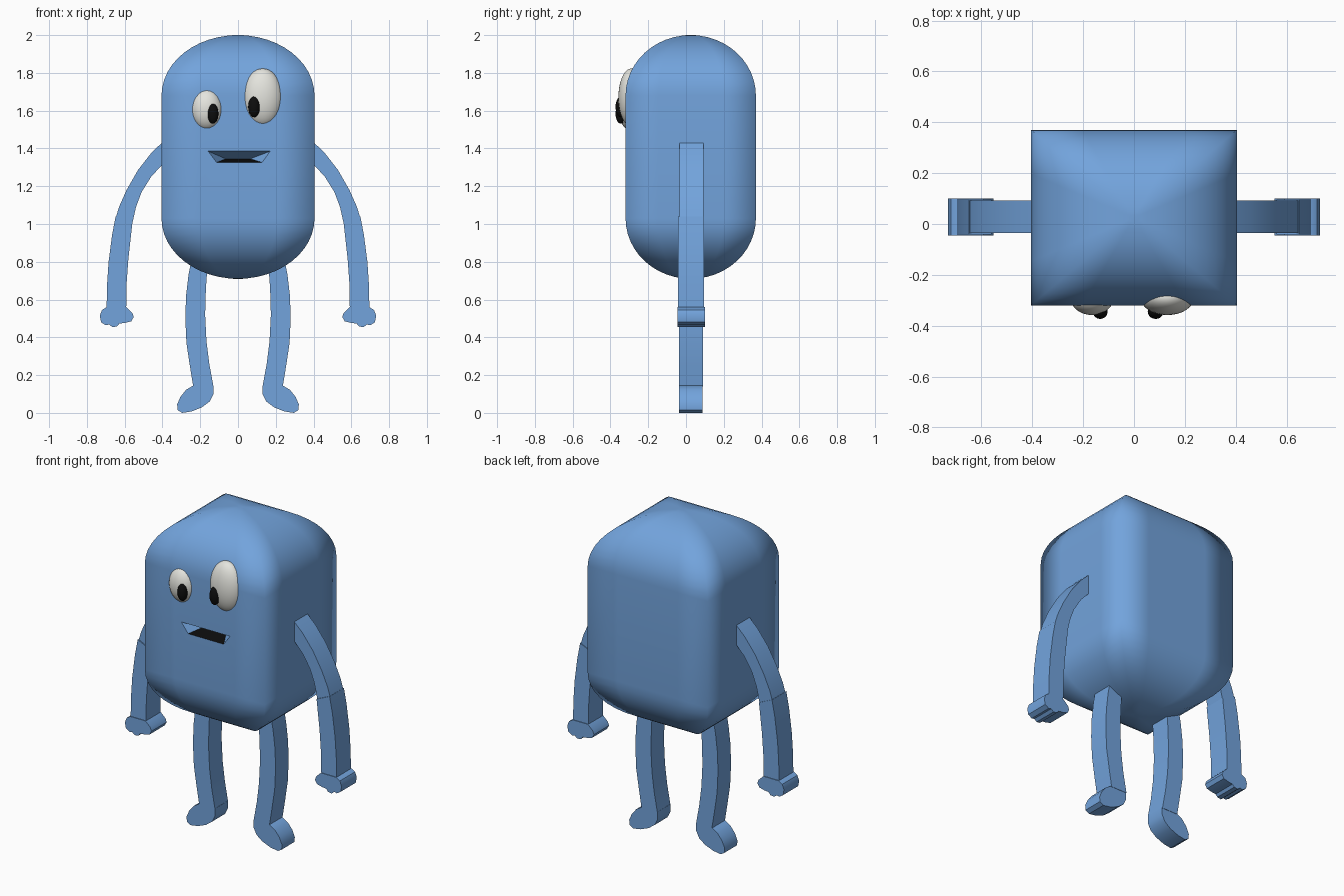
import bpy, bmesh, math
from mathutils import Matrix, Vector

if "Cube" in bpy.data.objects:
    bpy.data.objects.remove(bpy.data.objects["Cube"])


def material(name, rgb):
    m = bpy.data.materials.new(name)
    m.diffuse_color = (*rgb, 1)
    m.use_nodes = True
    m.node_tree.nodes["Principled BSDF"].inputs["Base Color"].default_value = m.diffuse_color
    return m


BLUE = material("soft blue", (0.17, 0.37, 0.72))
WHITE = material("eye white", (0.78, 0.78, 0.73))
BLACK = material("black", (0.004, 0.004, 0.004))


def make(name, bm, *mats, smooth=False):
    bmesh.ops.recalc_face_normals(bm, faces=bm.faces[:])
    for f in bm.faces:
        f.smooth = smooth
    me = bpy.data.meshes.new(name)
    bm.to_mesh(me)
    bm.free()
    for m in mats:
        me.materials.append(m)
    ob = bpy.data.objects.new(name, me)
    bpy.context.collection.objects.link(ob)
    return ob


# Body: stacked rectangles following a capsule profile in both directions
def body():
    steps = 12
    angles = [math.pi / 2 * i / steps for i in range(steps + 1)]
    low = [(1.03 - 0.32 * math.cos(a), math.sin(a)) for a in angles]
    high = [(1.68 + 0.32 * math.sin(a), math.cos(a)) for a in angles]
    profile = [(z, max(f, 0.06)) for z, f in low + high]
    u = [-1, -0.5, 0.5, 1]
    square = [(a, -1) for a in u[:3]] + [(1, a) for a in u[:3]]
    square += [(-a, 1) for a in u[:3]] + [(-1, -a) for a in u[:3]]
    bm = bmesh.new()
    rings = [[bm.verts.new((0.405 * f * x, 0.025 + 0.345 * f * y, z)) for x, y in square]
             for z, f in profile]
    n = len(square)
    for r0, r1 in zip(rings, rings[1:]):
        for i in range(n):
            j = (i + 1) % n
            bm.faces.new((r0[i], r0[j], r1[j], r1[i]))
    bm.faces.new(rings[0][::-1])
    bm.faces.new(rings[-1])
    return make("body", bm, BLUE, BLACK, smooth=True)


# Mouth: wedge-shaped recess with a black floor, cut from the body
def mouth_cutter():
    bm = bmesh.new()
    for p in [(-0.162, -0.325, 1.387), (0.175, -0.325, 1.387),
              (-0.115, -0.325, 1.325), (0.13, -0.325, 1.325),
              (-0.065, -0.2, 1.345), (0.065, -0.2, 1.345)]:
        bm.verts.new(p)
    bmesh.ops.convex_hull(bm, input=bm.verts[:])
    bmesh.ops.recalc_face_normals(bm, faces=bm.faces[:])
    for f in bm.faces:
        f.normal_update()
        f.material_index = 1 if f.normal.z < -0.8 else 0
    return make("mouth_cutter", bm, BLUE, BLACK)


torso, cutter = body(), mouth_cutter()
cutter.hide_render = True
mod = torso.modifiers.new("mouth", 'BOOLEAN')
mod.operation, mod.solver, mod.object = 'DIFFERENCE', 'EXACT', cutter
bpy.context.view_layer.objects.active = torso
bpy.ops.object.modifier_apply(modifier=mod.name)
bpy.data.objects.remove(cutter)


# Eyes and pupils: flattened spheres set into the face
def ellipsoid(name, centre, radii, mat):
    bm = bmesh.new()
    mtx = Matrix.Translation(centre) @ Matrix.Diagonal((*radii, 1))
    bmesh.ops.create_uvsphere(bm, u_segments=32, v_segments=20, radius=1, matrix=mtx)
    make(name, bm, mat, smooth=True)


ellipsoid("left_eye", (-0.165, -0.29, 1.606), (0.085, 0.068, 0.11), WHITE)
ellipsoid("right_eye", (0.131, -0.29, 1.67), (0.105, 0.068, 0.153), WHITE)
ellipsoid("left_pupil", (-0.133, -0.345, 1.584), (0.029, 0.028, 0.053), BLACK)
ellipsoid("right_pupil", (0.085, -0.345, 1.62), (0.031, 0.028, 0.055), BLACK)


# Limbs: flat front outlines extruded in depth and mirrored
def limb(name, outline, y0, y1):
    for side, s in (("right", 1), ("left", -1)):
        bm = bmesh.new()
        face = bm.faces.new([bm.verts.new((s * x, y0, z)) for x, z in outline])
        out = bmesh.ops.extrude_face_region(bm, geom=[face])
        bmesh.ops.translate(bm, vec=Vector((0, y1 - y0, 0)),
                            verts=[v for v in out["geom"] if isinstance(v, bmesh.types.BMVert)])
        ob = make(f"{side}_{name}", bm, BLUE, smooth=True)
        bpy.ops.object.select_all(action='DESELECT')
        ob.select_set(True)
        bpy.context.view_layer.objects.active = ob
        bpy.ops.object.shade_smooth_by_angle(angle=math.radians(35))


limb("upper_arm", [(0.395, 1.438), (0.46, 1.375), (0.53, 1.285), (0.59, 1.18), (0.63, 1.09),
                   (0.648, 1.03), (0.56, 1.0), (0.54, 1.09), (0.51, 1.17), (0.46, 1.25),
                   (0.395, 1.32)], -0.035, 0.092)
limb("forearm", [(0.648, 1.04), (0.667, 0.94), (0.685, 0.8), (0.693, 0.68), (0.696, 0.54),
                 (0.592, 0.54), (0.59, 0.68), (0.58, 0.82), (0.56, 1.0)], -0.042, 0.096)
limb("hand", [(0.695, 0.56), (0.72, 0.545), (0.732, 0.515), (0.725, 0.48), (0.7, 0.464),
              (0.682, 0.468), (0.665, 0.454), (0.64, 0.458), (0.628, 0.473), (0.6, 0.476),
              (0.565, 0.485), (0.552, 0.508), (0.56, 0.53), (0.592, 0.56)], -0.046, 0.1)
limb("leg", [(0.245, 0.82), (0.262, 0.73), (0.275, 0.62), (0.279, 0.5), (0.273, 0.37),
             (0.255, 0.25), (0.237, 0.14), (0.13, 0.14), (0.152, 0.26), (0.167, 0.38),
             (0.174, 0.52), (0.17, 0.66), (0.158, 0.82)], -0.036, 0.09)
limb("foot", [(0.237, 0.145), (0.275, 0.122), (0.305, 0.085), (0.322, 0.045), (0.32, 0.015),
              (0.295, 0.0), (0.245, 0.008), (0.19, 0.03), (0.15, 0.06), (0.13, 0.1),
              (0.13, 0.145)], -0.036, 0.088)
